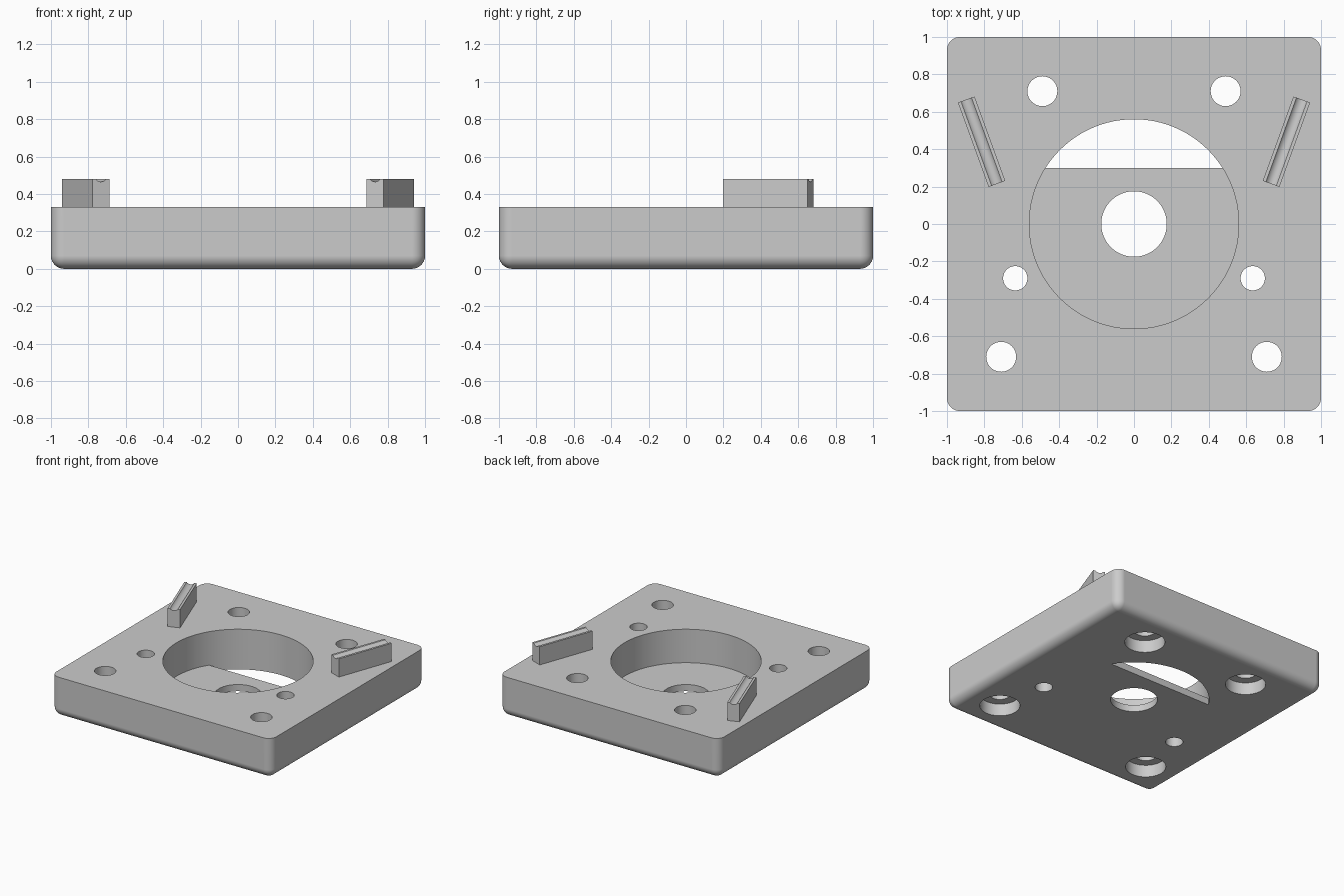
import bpy, bmesh, math
from mathutils import Matrix, Vector

if "Cube" in bpy.data.objects:
    bpy.data.objects.remove(bpy.data.objects["Cube"])

TOP = 0.33        # plate height
FLOOR = 0.055     # pocket floor height

grey = bpy.data.materials.new("plain grey")
grey.use_nodes = True
grey.diffuse_color = (0.6, 0.6, 0.6, 1)
grey.node_tree.nodes["Principled BSDF"].inputs["Base Color"].default_value = (0.6, 0.6, 0.6, 1)


def finish(name, bm):
    bmesh.ops.recalc_face_normals(bm, faces=bm.faces)
    mesh = bpy.data.meshes.new(name)
    bm.to_mesh(mesh)
    bm.free()
    mesh.materials.append(grey)
    obj = bpy.data.objects.new(name, mesh)
    bpy.context.collection.objects.link(obj)
    return obj


def select(obj):
    bpy.ops.object.select_all(action='DESELECT')
    obj.select_set(True)
    bpy.context.view_layer.objects.active = obj


def box(name, size, centre):
    bm = bmesh.new()
    bmesh.ops.create_cube(bm, size=1, matrix=Matrix.Translation(centre) @ Matrix.Diagonal((*size, 1)))
    return finish(name, bm)


def cylinder(name, x, y, radius, z0, z1, sides=48):
    bm = bmesh.new()
    bmesh.ops.create_cone(bm, cap_ends=True, segments=sides, radius1=radius, radius2=radius,
                          depth=z1 - z0, matrix=Matrix.Translation((x, y, (z0 + z1) / 2)))
    return finish(name, bm)


def cut(obj, cutter):
    cutter.hide_render = True
    select(obj)
    mod = obj.modifiers.new("cut", 'BOOLEAN')
    mod.operation = 'DIFFERENCE'
    mod.solver = 'EXACT'
    mod.object = cutter
    bpy.ops.object.modifier_apply(modifier=mod.name)
    bpy.data.objects.remove(cutter)


# Base plate: rounded upright and bottom edges, crisp top
bm = bmesh.new()
bmesh.ops.create_cube(bm, size=1, matrix=Matrix.Translation((0, 0, TOP / 2)) @ Matrix.Diagonal((2, 2, TOP, 1)))
edges = [e for e in bm.edges if min(v.co.z for v in e.verts) < 0.01]
bmesh.ops.bevel(bm, geom=edges, offset=0.07, segments=8, profile=0.5, affect='EDGES')
plate = finish("base_plate", bm)

# Round pocket, open right through behind the straight floor edge
pocket = cylinder("pocket_cutter", 0, 0, 0.56, -0.1, 0.5, 96)
cut(pocket, box("floor_cutter", (2, 1.3, 0.4), (0, -0.35, FLOOR - 0.2)))
cut(plate, pocket)

# Centre hole, counterbored bolt holes and small pin holes
cut(plate, cylinder("centre_cutter", 0, 0, 0.175, -0.1, 0.2, 64))
for side in (-1, 1):
    for x, y in ((0.49, 0.71), (0.71, -0.71)):
        cut(plate, cylinder("bolt_cutter", side * x, y, 0.08, -0.1, 0.5))
        cut(plate, cylinder("counterbore_cutter", side * x, y, 0.15, -0.1, 0.1))
    cut(plate, cylinder("pin_cutter", side * 0.635, -0.29, 0.065, -0.1, 0.5))


# Slanted bars with a shallow round groove along the top
def bar(name, side):
    w, length, height, r = 0.0475, 0.24, 0.48, 0.0375
    half = math.asin(0.03 / r)
    groove = [(r * math.sin(a), height - r * (math.cos(a) - math.cos(half)))
              for a in (half * (1 - i / 5) for i in range(11))]
    profile = [(-w, TOP - 0.01), (w, TOP - 0.01), (w, height)] + groove + [(-w, height)]
    bm = bmesh.new()
    face = bm.faces.new([bm.verts.new((x, -length, z)) for x, z in profile])
    out = bmesh.ops.extrude_face_region(bm, geom=[face])
    bmesh.ops.translate(bm, vec=Vector((0, 2 * length, 0)),
                        verts=[v for v in out["geom"] if isinstance(v, bmesh.types.BMVert)])
    bm.transform(Matrix.Translation((side * 0.815, 0.44, 0)) @ Matrix.Rotation(-side * math.radians(20), 4, 'Z'))
    return finish(name, bm)


parts = [plate, bar("left_bar", 1), bar("right_bar", -1)]

# Smooth the curved walls, keep the edges sharp
for obj in parts:
    select(obj)
    bpy.ops.object.shade_smooth_by_angle(angle=math.radians(25))
    mod = obj.modifiers.new("even_normals", 'WEIGHTED_NORMAL')
    mod.keep_sharp = True
